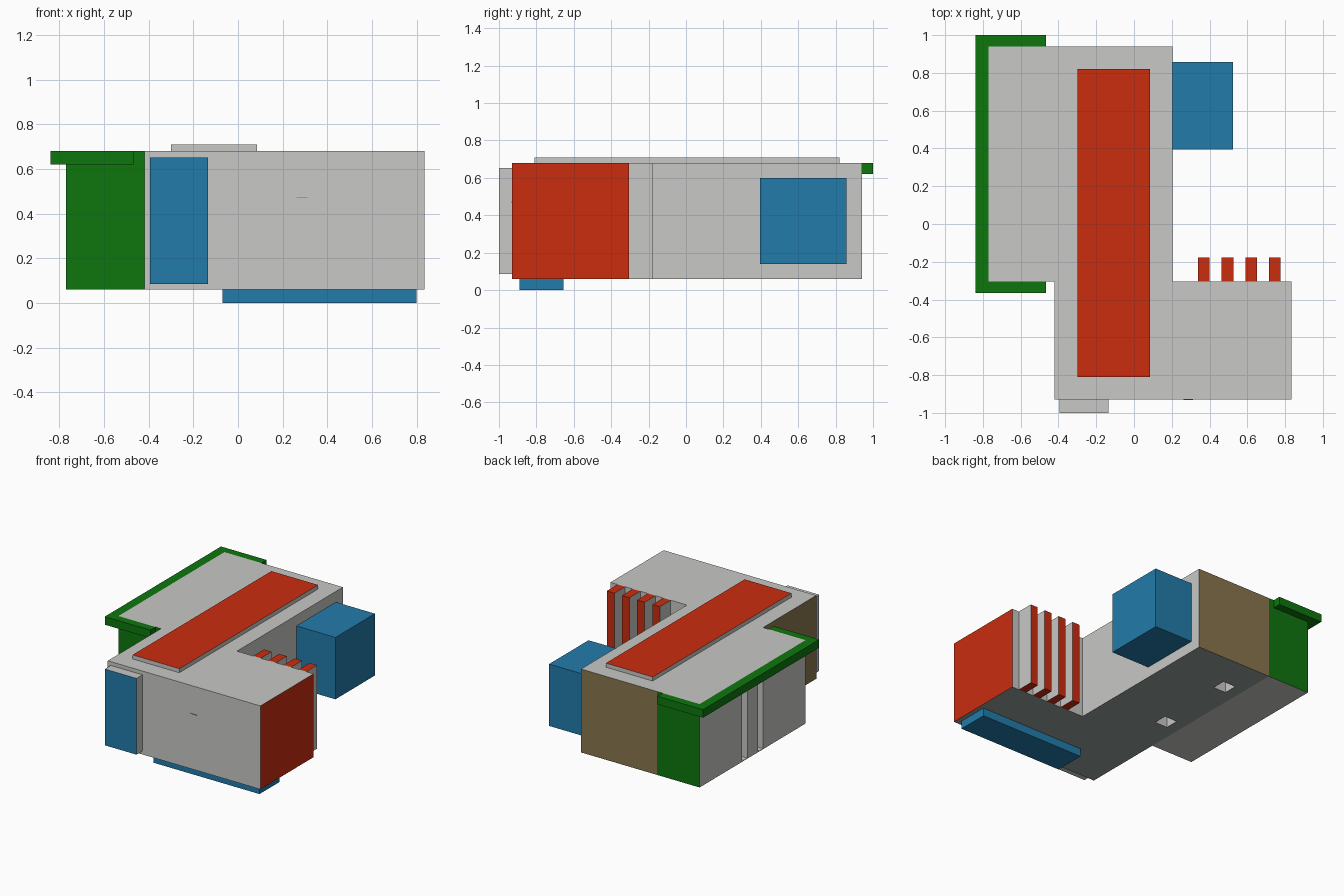
import bpy, bmesh

if "Cube" in bpy.data.objects:
    bpy.data.objects.remove(bpy.data.objects["Cube"])


def material(name, rgb):
    m = bpy.data.materials.new(name)
    lin = [((c / 255 + 0.055) / 1.055) ** 2.4 for c in rgb]
    m.diffuse_color = (*lin, 1)
    m.use_nodes = True
    m.node_tree.nodes["Principled BSDF"].inputs["Base Color"].default_value = m.diffuse_color
    return m


GREY, RED, BLUE, GREEN, BROWN, DARK = range(6)
MATS = [material("light grey", (200, 200, 198)), material("red", (202, 44, 15)),
        material("blue", (35, 123, 171)), material("green", (14, 118, 14)),
        material("brown", (137, 118, 78)), material("mid grey", (150, 160, 156))]


def prism(name, outline, z0, z1):
    """Extrude a plan outline from z0 to z1."""
    bm = bmesh.new()
    face = bm.faces.new([bm.verts.new((x, y, z0)) for x, y in outline])
    ext = bmesh.ops.extrude_face_region(bm, geom=[face])
    for v in ext["geom"]:
        if isinstance(v, bmesh.types.BMVert):
            v.co.z = z1
    bmesh.ops.recalc_face_normals(bm, faces=bm.faces)
    me = bpy.data.meshes.new(name)
    bm.to_mesh(me)
    bm.free()
    ob = bpy.data.objects.new(name, me)
    bpy.context.collection.objects.link(ob)
    return ob


def box(name, x0, x1, y0, y1, z0, z1):
    return prism(name, [(x0, y0), (x1, y0), (x1, y1), (x0, y1)], z0, z1)


def cut(ob, cutters):
    """Subtract the cutters and remove them."""
    for c in cutters:
        mod = ob.modifiers.new("cut", 'BOOLEAN')
        mod.operation, mod.solver, mod.object = 'DIFFERENCE', 'EXACT', c
        bpy.context.view_layer.objects.active = ob
        bpy.ops.object.modifier_apply(modifier=mod.name)
        bpy.data.objects.remove(c)


def paint(ob, base, rule=None):
    """Give every face the base colour, or the colour its rule returns."""
    ob.data.materials.clear()
    for m in MATS:
        ob.data.materials.append(m)
    for p in ob.data.polygons:
        c = rule(p.normal, p.center) if rule else None
        p.material_index = base if c is None else c


# Main body: spine with the front arm, two square sockets underneath
body = prism("main_body", [(-0.42, -0.93), (0.835, -0.93), (0.835, -0.305),
                           (0.205, -0.305), (0.205, 0.94), (-0.42, 0.94)], 0.06, 0.68)
cut(body, [box("socket_cutter", -0.335, -0.23, y - 0.052, y + 0.052, 0.0, 0.26)
           for y in (0.005, 0.63)])


def body_rule(n, c):
    if n.z < -0.9 and c.z < 0.1:
        return DARK
    if n.x > 0.9 and c.x > 0.8:
        return RED
    if (n.y > 0.9 and c.y > 0.9) or (n.x < -0.9 and c.x < -0.4):
        return BROWN


paint(body, GREY, body_rule)

# Side block with two vertical slots, green ends
side = box("side_block", -0.77, -0.42, -0.305, 0.94, 0.06, 0.68)
cut(side, [box("slot_cutter", -0.9, -0.53, y - 0.03, y + 0.03, 0.065, 0.62)
           for y in (0.225, 0.41)])
paint(side, GREY, lambda n, c: GREEN if abs(n.y) > 0.9 and (c.y < -0.3 or c.y > 0.93) else None)

# Green rim around the top of the side block
rim = prism("rim", [(-0.84, -0.365), (-0.465, -0.365), (-0.465, -0.305), (-0.77, -0.305),
                    (-0.77, 0.94), (-0.465, 0.94), (-0.465, 1.0), (-0.84, 1.0)], 0.62, 0.68)
paint(rim, GREEN)

# Raised top panel, red on top only
paint(box("top_panel", -0.30, 0.085, -0.81, 0.82, 0.68, 0.71), GREY,
      lambda n, c: RED if n.z > 0.9 else None)

# Front panel, blue on its front only
paint(box("front_panel", -0.395, -0.135, -1.0, -0.93, 0.085, 0.652), GREY,
      lambda n, c: BLUE if n.y < -0.9 else None)

# Blue box on the spine and blue foot below the arm
paint(box("side_box", 0.205, 0.525, 0.395, 0.858, 0.14, 0.60), BLUE)
paint(box("foot", -0.07, 0.80, -0.89, -0.655, 0.0, 0.06), BLUE)

# Row of fins behind the arm, grey on their flanks
for i in range(4):
    x = 0.37 + i * 0.125
    paint(box(f"fin_{i + 1}", x - 0.031, x + 0.031, -0.305, -0.178, 0.06, 0.68), RED,
          lambda n, c: GREY if abs(n.x) > 0.9 else None)

# Thin mark on the front of the arm
paint(box("front_mark", 0.262, 0.312, -0.933, -0.93, 0.469, 0.473), BROWN)
